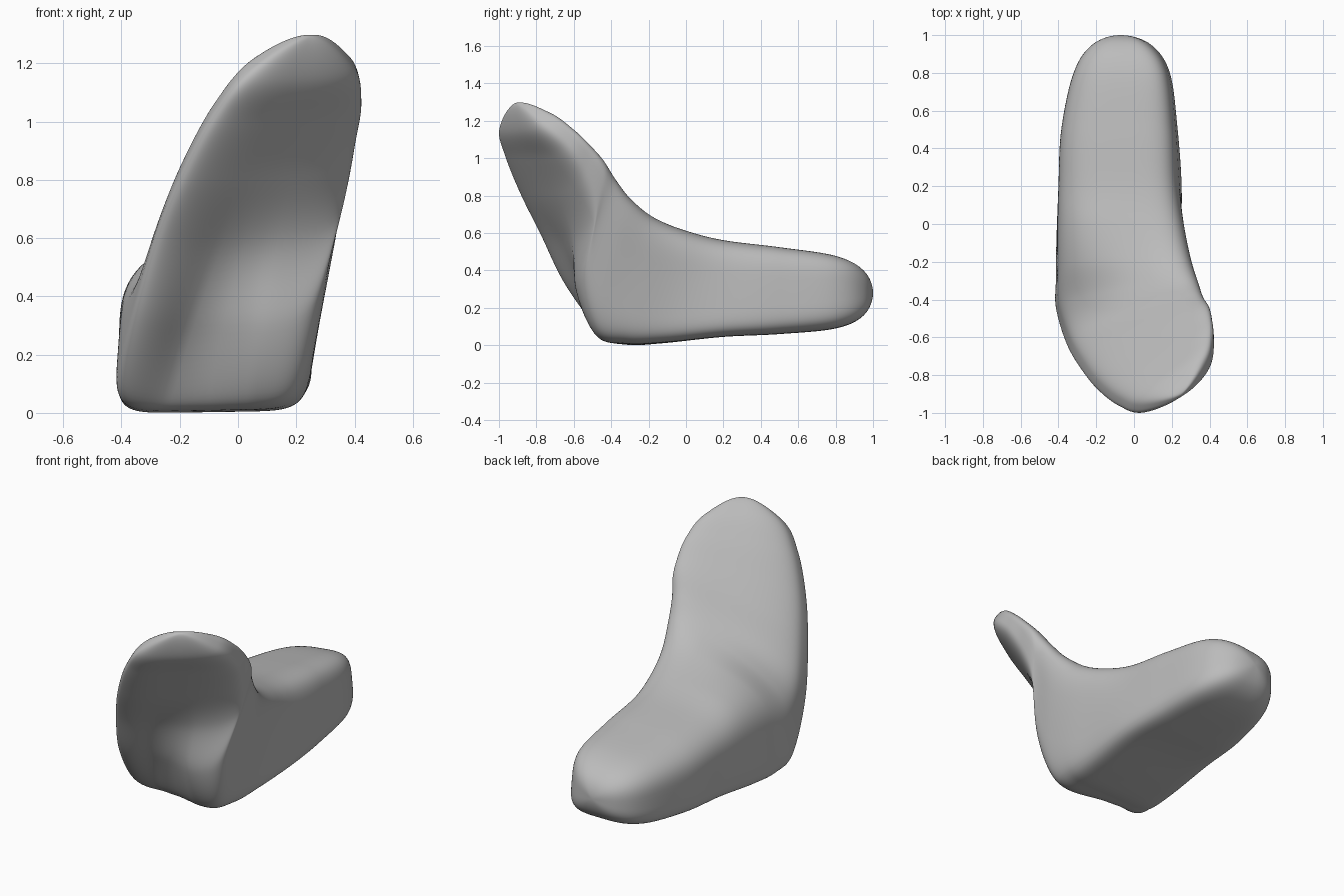
import bpy, math
from mathutils import Vector

old = bpy.data.objects.get("Cube")
if old:
    bpy.data.objects.remove(old, do_unlink=True)

AROUND = 96        # points around each cross-section
STEPS = 10         # rings between neighbouring stations
SOFT, FIRM, CRISP = 3, 4, 7   # squareness of the section corners


def slab(y, x_min, x_max, z_min, z_max):
    """Upright section of the base, its top dropping slightly toward -x."""
    drop = (z_max - z_min) * 0.14
    return [(x_max - .03, y, z_max), (x_min, y, z_max - drop),
            (x_max, y, z_min), (x_min, y, z_min)]


# Corners of each section: inner +x, inner -x, outer +x, outer -x
tail_tip = [(-.07, 1, .28)] * 4
crown_tip = [(.25, -.905, 1.294)] * 4
stations = [
    tail_tip,
    slab(.95, -.22, .1, .16, .41),
    slab(.8, -.32, .2, .09, .495),
    slab(.5, -.385, .24, .06, .545),
    slab(.2, -.4, .26, .045, .585),
    # bend from the base into the upright
    [(.285, 0, .64), (-.4, 0, .55), (.24, -.12, .015), (-.415, -.12, .01)],
    [(.335, -.16, .73), (-.395, -.2, .55), (.235, -.32, .01), (-.42, -.32, 0)],
    [(.385, -.27, .86), (-.38, -.4, .51), (.23, -.49, .05), (-.425, -.46, .05)],
    # leaning, twisted upright
    [(.405, -.34, .96), (-.325, -.54, .56), (.27, -.57, .3), (-.37, -.67, .3)],
    [(.42, -.41, 1.04), (-.25, -.66, .75), (.345, -.51, .6), (-.29, -.82, .58)],
    [(.425, -.48, 1.1), (-.18, -.76, .92), (.39, -.56, .82), (-.2, -.93, .79)],
    [(.415, -.57, 1.17), (-.08, -.85, 1.1), (.43, -.65, 1.0), (-.09, -1.01, .99)],
    [(.375, -.7, 1.25), (.05, -.91, 1.24), (.41, -.79, 1.15), (.03, -1.03, 1.14)],
    crown_tip,
]
stations = [[Vector(c) for c in s] for s in stations]
# Reversed sections past both tips make the ends close in a round cap
path = [stations[1][::-1]] + stations + [stations[-2][::-1]]


def spline(a, b, c, d, t):
    """Smooth curve from b to c."""
    return (b * 2 + (c - a) * t + (a * 2 - b * 5 + c * 4 - d) * t ** 2
            + (b * 3 - a - c * 3 + d) * t ** 3) / 2


def rounded(value, power):
    return math.copysign(abs(value) ** (2 / power), value)


def bell(value, centre, width):
    return math.exp(-((value - centre) / width) ** 2)


def ring(corners, place):
    """Rounded-square outline stretched over four corners."""
    a, b, c, d = corners
    # The underside is crisp along the base, softer toward both tips
    under = SOFT + (CRISP - SOFT) * bell(place, 6.2, 3)
    powers = (FIRM, SOFT, under, under)
    # Shallow hollow beside the heel on the front face
    hollow = .09 * bell(place, 8.8, 1.1)
    points = []
    for i in range(AROUND):
        angle = math.tau * i / AROUND
        power = powers[i * 4 // AROUND]
        u = (rounded(math.cos(angle), power) + 1) / 2
        v = (rounded(math.sin(angle), power) + 1) / 2
        point = d.lerp(c, u).lerp(b.lerp(a, u), v)
        point.y += hollow * bell(u, .38, .22) * (1 - v)
        points.append(point)
    return points


# Rings along the body
rings = []
for k in range(1, len(path) - 2):
    for j in range(STEPS):
        if k == 1 and j == 0:
            continue
        corners = [spline(*quad, j / STEPS) for quad in zip(*path[k - 1:k + 3])]
        rings.append(ring(corners, k + j / STEPS))

verts = [p for r in rings for p in r] + [stations[0][0], stations[-1][0]]
start, end = len(verts) - 2, len(verts) - 1
last = (len(rings) - 1) * AROUND
faces = []
for i in range(AROUND):
    n = (i + 1) % AROUND
    for r in range(0, last, AROUND):
        faces.append((r + i, r + n, r + AROUND + n, r + AROUND + i))
    faces.append((start, n, i))
    faces.append((end, last + i, last + n))

mesh = bpy.data.meshes.new("curved_body")
mesh.from_pydata(verts, [], faces)
body = bpy.data.objects.new("curved_body", mesh)
bpy.context.collection.objects.link(body)

# Consistent outward normals and smooth shading
bpy.context.view_layer.objects.active = body
body.select_set(True)
bpy.ops.object.mode_set(mode='EDIT')
bpy.ops.mesh.select_all(action='SELECT')
bpy.ops.mesh.normals_make_consistent(inside=False)
bpy.ops.object.mode_set(mode='OBJECT')
bpy.ops.object.shade_smooth()

# Plain grey
grey = (.5, .5, .5, 1)
mat = bpy.data.materials.new("plain_grey")
mat.use_nodes = True
mat.diffuse_color = grey
for node in mat.node_tree.nodes:
    if node.type == 'BSDF_PRINCIPLED':
        node.inputs["Base Color"].default_value = grey
mesh.materials.append(mat)
